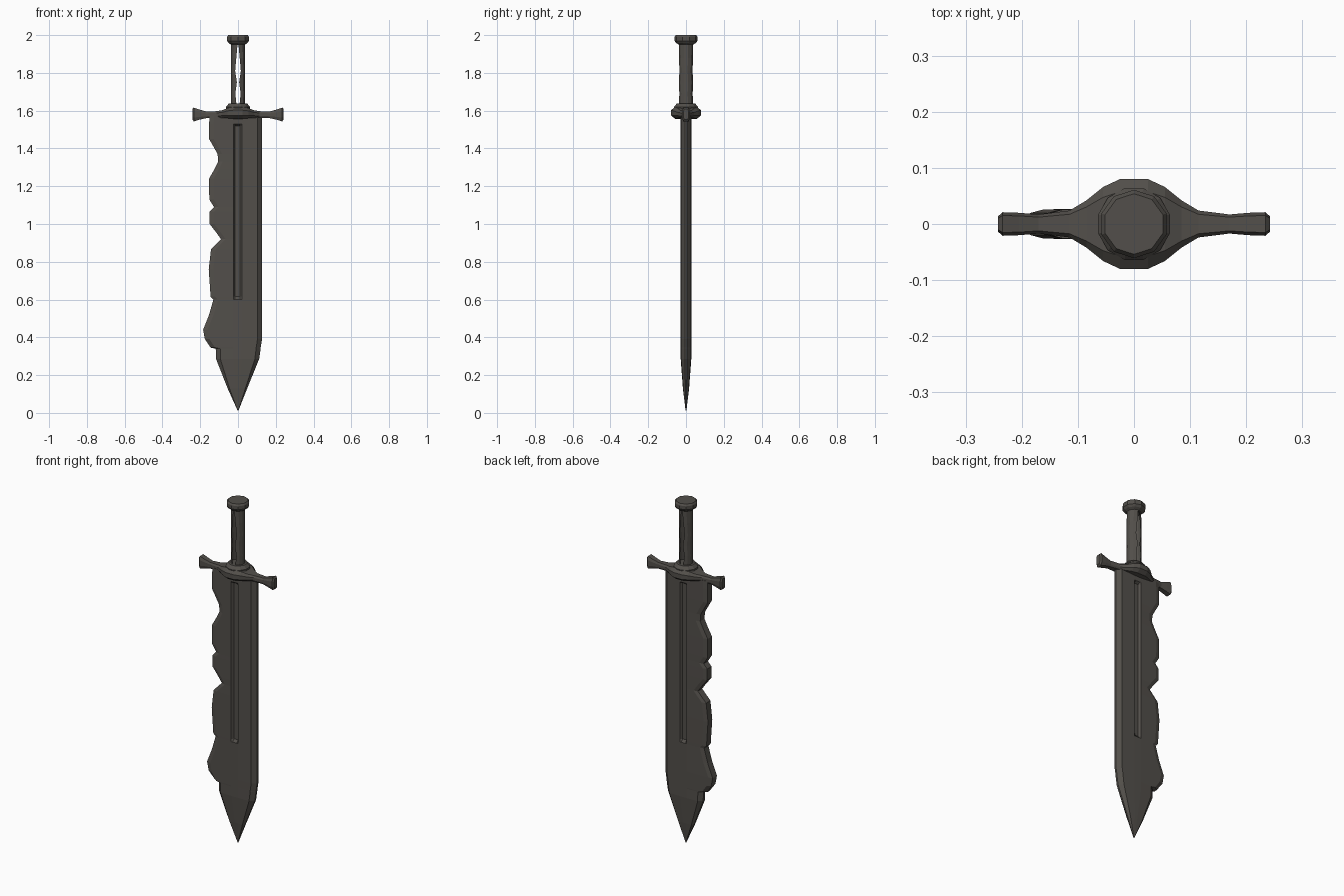
import bpy, bmesh, math

if "Cube" in bpy.data.objects:
    bpy.data.objects.remove(bpy.data.objects["Cube"])

steel = bpy.data.materials.new("dark steel")
steel.diffuse_color = (0.085, 0.078, 0.069, 1)
steel.use_nodes = True
steel.node_tree.nodes["Principled BSDF"].inputs["Base Color"].default_value = steel.diffuse_color


def make(name, verts, faces, smooth=False):
    me = bpy.data.meshes.new(name)
    me.from_pydata(verts, [], faces)
    bm = bmesh.new()
    bm.from_mesh(me)
    bmesh.ops.remove_doubles(bm, verts=bm.verts, dist=0.0002)
    bmesh.ops.recalc_face_normals(bm, faces=bm.faces)
    bm.to_mesh(me)
    bm.free()
    me.materials.append(steel)
    ob = bpy.data.objects.new(name, me)
    bpy.context.collection.objects.link(ob)
    return ob


def loft(name, rings, closed=True, caps=True):
    """Skin equal-length rings of points."""
    n = len(rings[0])
    verts = [p for r in rings for p in r]
    faces = []
    for i in range(len(rings) - 1):
        for j in range(n if closed else n - 1):
            k = (j + 1) % n
            faces.append((i * n + j, i * n + k, (i + 1) * n + k, (i + 1) * n + j))
    if caps:
        faces += [tuple(range(n)), tuple(range(len(verts) - n, len(verts)))]
    return make(name, verts, faces)


def turned(name, profile, sides):
    """Lathe a (radius, z) profile about z."""
    return loft(name, [[(r * math.cos(2 * math.pi * (j + .5) / sides),
                         r * math.sin(2 * math.pi * (j + .5) / sides), z)
                        for j in range(sides)] for r, z in profile])


# Blade: nicked left edge (x, z), straight right edge, fuller down the middle
left_edge = [(-.15, 1.575), (-.153, 1.53), (-.153, 1.52), (-.153, 1.45), (-.13, 1.41),
             (-.108, 1.37), (-.105, 1.33), (-.125, 1.29), (-.153, 1.24), (-.152, 1.13),
             (-.127, 1.09), (-.15, 1.065), (-.15, 1.0), (-.115, .955), (-.09, .92),
             (-.143, .865), (-.155, .76), (-.145, .615), (-.13, .60), (-.153, .52),
             (-.185, .44), (-.175, .39), (-.145, .345), (-.118, .34), (-.116, .285),
             (-.055, .13), (-.002, .012)]
rings = []
for xl, z in left_edge:
    s = min(1, max(.02, (z - .01) / .29))          # taper toward the point
    xr = .127 if z > .36 else (.12 if z > .3 else .118 * s)
    t = .028 * min(1, s * 1.3 + .05)               # half thickness
    e = t * (.7 if z > .35 else .3)                # blunt broken edge
    floor = t - .013 if .6 < z < 1.525 else t      # fuller depth
    b = .024 * s
    half = [(xl, e), (xl + b, t * .93), (-.024 * s, t), (-.015 * s, floor),
            (.011 * s, floor), (.02 * s, t), (xr - b, t * .93), (xr, t * .2)]
    rings.append([(x, -y, z) for x, y in half] + [(x, y, z) for x, y in reversed(half)])
loft("blade", rings)

# Crossguard: chamfered sections along x, flared ends, round swollen centre
arm = [(.242, .014, 1.553, 1.608), (.234, .021, 1.543, 1.616), (.205, .02, 1.552, 1.606),
       (.17, .017, 1.56, 1.596), (.115, .024, 1.563, 1.597), (.085, .042, 1.562, 1.602),
       (.055, .066, 1.56, 1.614), (.025, .08, 1.557, 1.62)]
stations = [(-x, h, lo, hi) for x, h, lo, hi in arm] + arm[::-1]
sections = []
for x, h, lo, hi in stations:
    c = (hi - lo) * .28
    i = h * .72
    sections.append([(x, -i, lo), (x, i, lo), (x, h, lo + c), (x, h, hi - c),
                     (x, i, hi), (x, -i, hi), (x, -h, hi - c), (x, -h, lo + c)])
loft("crossguard", sections)

# Collar above the guard
turned("collar", [(.066, 1.605), (.066, 1.62), (.05, 1.638), (.034, 1.638)], 12)

# Grip: two half shells with a ragged split along front and back
split = [(.008, 1.63), (.014, 1.69), (.006, 1.75), (.015, 1.81), (.009, 1.88), (.002, 1.955)]
for name, side in (("grip_right", 1), ("grip_left", -1)):
    shells = []
    for w, z in split:
        r = .038
        a0 = math.acos(w / r)
        shells.append([(side * r * math.cos(-a0 + 2 * a0 * k / 5),
                        r * math.sin(-a0 + 2 * a0 * k / 5), z) for k in range(6)])
    loft(name, shells, closed=False, caps=False)

# Pommel cap
turned("pommel", [(.036, 1.948), (.052, 1.958), (.061, 1.97), (.061, 1.99), (.054, 2.0)], 10)
